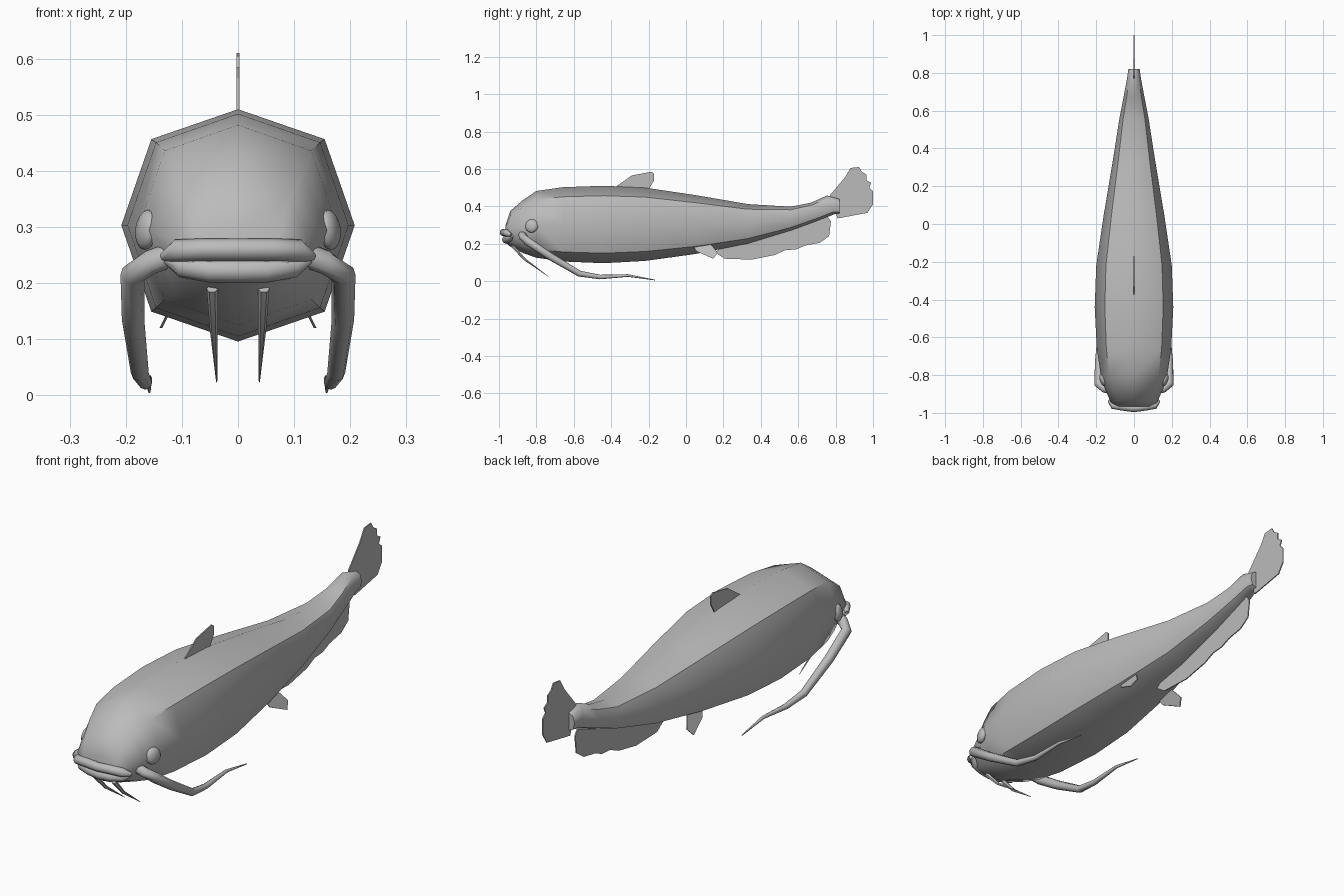
import bpy, bmesh, math
from mathutils import Vector

if "Cube" in bpy.data.objects:
    bpy.data.objects.remove(bpy.data.objects["Cube"])

grey = bpy.data.materials.new("plain_grey")
grey.use_nodes = True
COLOUR = (0.5, 0.5, 0.5, 1)
grey.diffuse_color = COLOUR
grey.node_tree.nodes["Principled BSDF"].inputs["Base Color"].default_value = COLOUR


def finish(name, bm, smooth=True):
    bmesh.ops.recalc_face_normals(bm, faces=bm.faces)
    mesh = bpy.data.meshes.new(name)
    bm.to_mesh(mesh)
    bm.free()
    mesh.materials.append(grey)
    obj = bpy.data.objects.new(name, mesh)
    bpy.context.collection.objects.link(obj)
    if smooth:
        bpy.ops.object.select_all(action="DESELECT")
        obj.select_set(True)
        bpy.context.view_layer.objects.active = obj
        bpy.ops.object.shade_smooth_by_angle(angle=math.radians(50))
    return obj


def skin(bm, rings):
    """Bridge equal rings of points and cap both ends."""
    loops = [[bm.verts.new(p) for p in ring] for ring in rings]
    n = len(loops[0])
    for a, b in zip(loops, loops[1:]):
        for i in range(n):
            j = (i + 1) % n
            bm.faces.new((a[i], a[j], b[j], b[i]))
    bm.faces.new(loops[0])
    bm.faces.new(loops[-1])


def tube(name, path, radii, sides=8):
    """Tapered tube swept along a path."""
    pts = [Vector(p) for p in path]
    rings = []
    for i, p in enumerate(pts):
        t = (pts[min(i + 1, len(pts) - 1)] - pts[max(i - 1, 0)]).normalized()
        ref = Vector((0, 0, 1)) if abs(t.z) < 0.9 else Vector((0, 1, 0))
        u = t.cross(ref).normalized()
        v = u.cross(t)
        angles = [math.tau * k / sides for k in range(sides)]
        rings.append([p + radii[i] * (u * math.cos(a) + v * math.sin(a)) for a in angles])
    bm = bmesh.new()
    skin(bm, rings)
    return finish(name, bm)


def fin(name, outline, place, thickness=0.005):
    """Flat plate from a (y, z) outline; place maps the outline into space."""
    bm = bmesh.new()
    skin(bm, [[place(y, z) + Vector((s * thickness / 2, 0, 0)) for y, z in outline]
              for s in (-1, 1)])
    return finish(name, bm, smooth=False)


def middle(y, z):
    return Vector((0, y, z))


# Body: eight-sided sections as y, bottom, top, half width, backward lean
sections = [
    (-0.965, 0.205, 0.30, 0.10, 0), (-0.94, 0.185, 0.375, 0.125, 0),
    (-0.87, 0.15, 0.435, 0.155, 0), (-0.80, 0.125, 0.482, 0.176, 0),
    (-0.66, 0.105, 0.502, 0.197, 0), (-0.44, 0.096, 0.51, 0.208, 0),
    (-0.22, 0.108, 0.50, 0.20, 0), (0.05, 0.145, 0.46, 0.16, 0),
    (0.33, 0.20, 0.412, 0.113, 0), (0.56, 0.27, 0.398, 0.077, 0),
    (0.69, 0.325, 0.42, 0.052, 0.02), (0.775, 0.358, 0.458, 0.036, 0.02),
    (0.82, 0.36, 0.44, 0.03, 0),
]
bm = bmesh.new()
rings = []
for y, low, high, wide, lean in sections:
    mid, half = (low + high) / 2, (high - low) / 2
    ring = []
    for k in range(8):
        a = k * math.pi / 4
        swell = 1.05 if k % 2 else 1
        ring.append((wide * swell * math.sin(a), y - lean * math.cos(a),
                     mid + half * swell * math.cos(a)))
    rings.append(ring)
skin(bm, rings)
finish("body", bm)


# Lips: two bent tubes meeting at the mouth corners
def lip(name, half, radii):
    path = [(-x, y, z) for x, y, z in half] + [(0, half[-1][1] - 0.008, half[-1][2])]
    path += [(x, y, z) for x, y, z in reversed(half)]
    return tube(name, path, radii + [radii[-1]] + radii[::-1])


lip("upper_lip", [(0.133, -0.935, 0.247), (0.11, -0.96, 0.258), (0.06, -0.968, 0.26)],
    [0.008, 0.02, 0.02])
lip("lower_lip", [(0.128, -0.93, 0.242), (0.10, -0.945, 0.23), (0.05, -0.955, 0.222)],
    [0.008, 0.02, 0.021])

# Dorsal, tail and anal fins on the centre line
fin("dorsal_fin", [(-0.375, 0.48), (-0.375, 0.505), (-0.29, 0.565), (-0.185, 0.585),
                   (-0.17, 0.575), (-0.17, 0.54), (-0.205, 0.48)], middle)
fin("tail_fin", [(0.77, 0.46), (0.85, 0.555), (0.88, 0.605), (0.925, 0.61),
                 (0.94, 0.585), (0.965, 0.57), (0.965, 0.54), (0.99, 0.525),
                 (0.98, 0.5), (1, 0.48), (1, 0.41), (0.97, 0.365), (0.81, 0.335)], middle)
fin("anal_fin", [(0.155, 0.155), (0.205, 0.12), (0.35, 0.115), (0.475, 0.14),
                 (0.53, 0.165), (0.59, 0.17), (0.635, 0.19), (0.715, 0.205),
                 (0.765, 0.24), (0.775, 0.32), (0.745, 0.36), (0.5, 0.30), (0.25, 0.22)],
    middle)

# Paired parts, mirrored left and right
for side, s in (("left", 1), ("right", -1)):
    # Long whiskers leave the mouth corners and sweep back under the belly
    whisker = [(0.12, -0.875, 0.25), (0.155, -0.872, 0.238), (0.188, -0.85, 0.215),
               (0.187, -0.73, 0.135), (0.175, -0.57, 0.04), (0.165, -0.46, 0.022),
               (0.16, -0.31, 0.03), (0.158, -0.165, 0.006)]
    tube(side + "_long_whisker", [(s * x, y, z) for x, y, z in whisker],
         [0.022, 0.022, 0.022, 0.02, 0.016, 0.012, 0.007, 0.002])

    # Short chin whiskers
    chin = [(0.046, -0.93, 0.19), (0.043, -0.86, 0.115), (0.038, -0.735, 0.024)]
    tube(side + "_chin_whisker", [(s * x, y, z) for x, y, z in chin],
         [0.01, 0.007, 0.001], 6)

    # Flattened eye
    bm = bmesh.new()
    bmesh.ops.create_uvsphere(bm, u_segments=12, v_segments=8, radius=0.036)
    bmesh.ops.scale(bm, vec=(0.5, 1, 1), verts=bm.verts)
    eye = finish(side + "_eye", bm)
    eye.location = (s * 0.163, -0.825, 0.295)
    eye.rotation_euler = (0, -s * 0.12, -s * 0.3)

    # Pelvic fin splayed outwards
    fin(side + "_pelvic_fin",
        [(0.03, 0.205), (0.135, 0.195), (0.17, 0.15), (0.145, 0.12), (0.055, 0.16)],
        lambda y, z: Vector((s * (0.10 + (0.195 - z) * 0.5), y, z)))
